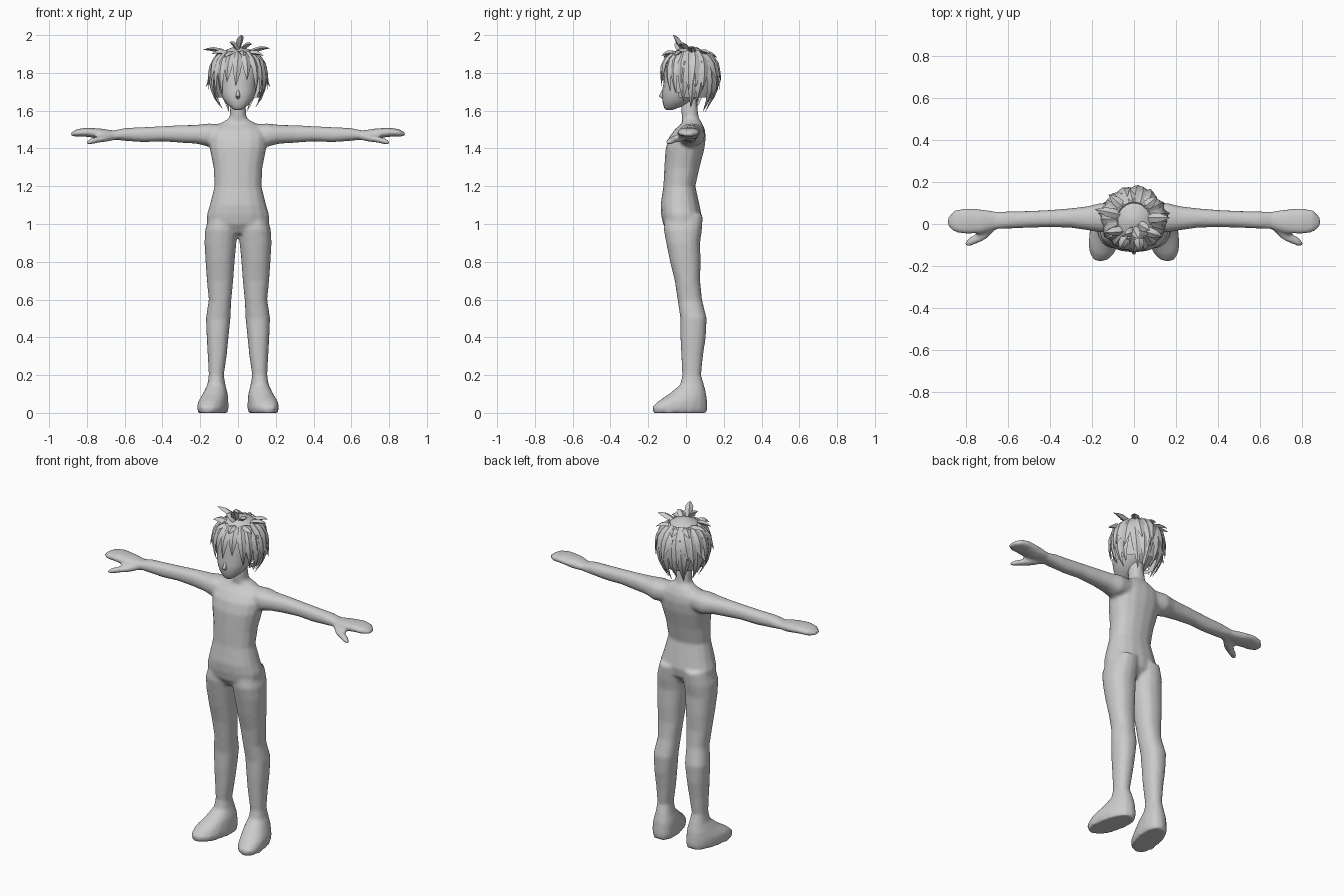
import bpy, bmesh, math, random
from mathutils import Vector

random.seed(4)
grey = bpy.data.materials.new("plain grey")
grey.diffuse_color = (0.6, 0.6, 0.6, 1)


def loft(bm, rings):
    """Closed tube through a list of equal-length rings."""
    vs = [[bm.verts.new(p) for p in r] for r in rings]
    n = len(vs[0])
    for a, b in zip(vs, vs[1:]):
        for i in range(n):
            j = (i + 1) % n
            bm.faces.new((a[i], a[j], b[j], b[i]))
    bm.faces.new(vs[0][::-1])
    bm.faces.new(vs[-1])


def oval(a0, a1, b0, b1, n=16, p=0.88):
    """Slightly boxy oval filling the given rectangle."""
    out = []
    for i in range(n):
        t = 2 * math.pi * i / n
        c, s = math.cos(t), math.sin(t)
        c, s = (math.copysign(abs(v) ** p, v) for v in (c, s))
        out.append(((a0 + a1) / 2 + c * (a1 - a0) / 2, (b0 + b1) / 2 + s * (b1 - b0) / 2))
    return out


def level(z, x0, x1, y0, y1, shear=0, side=1):
    return [Vector((side * (x - shear * (y + 0.03)), y, z)) for x, y in oval(x0, x1, y0, y1)]


def slice_x(x, y0, y1, z0, z1, side=1):
    return [Vector((side * x, y, z)) for y, z in oval(y0, y1, z0, z1)]


def finish(bm, name, angle):
    bmesh.ops.recalc_face_normals(bm, faces=bm.faces[:])
    me = bpy.data.meshes.new(name)
    bm.to_mesh(me)
    bm.free()
    me.materials.append(grey)
    ob = bpy.data.objects.new(name, me)
    bpy.context.collection.objects.link(ob)
    bpy.ops.object.select_all(action='DESELECT')
    ob.select_set(True)
    bpy.context.view_layer.objects.active = ob
    bpy.ops.object.shade_smooth_by_angle(angle=math.radians(angle))
    return ob


# Body: torso and neck, then legs, arms and thumbs on both sides
torso = [(0.95, .09, -.09, .03), (1.0, .165, -.122, .075), (1.05, .165, -.132, .082),
         (1.1, .15, -.135, .072), (1.2, .125, -.12, .05), (1.3, .13, -.115, .072),
         (1.4, .15, -.108, .098), (1.46, .155, -.09, .105), (1.5, .14, -.06, .1),
         (1.535, .09, -.02, .085), (1.56, .045, -.022, .068), (1.64, .04, -.028, .058),
         (1.69, .035, -.025, .055)]
leg = [(0, .06, .205, -.175, .11, .18), (.03, .055, .21, -.18, .115, .18),
       (.06, .058, .208, -.15, .112, .18), (.1, .06, .19, -.09, .108, .12),
       (.15, .07, .165, -.03, .095, .05), (.2, .075, .155, -.02, .08),
       (.3, .06, .16, -.025, .09), (.4, .05, .166, -.03, .105), (.5, .04, .17, -.03, .11),
       (.6, .035, .155, -.045, .085), (.7, .025, .165, -.06, .075),
       (.8, .018, .172, -.085, .078), (.9, .008, .178, -.105, .075),
       (.97, .002, .174, -.118, .085), (1.05, .005, .15, -.11, .09)]
arm = [(.08, -.03, .09, 1.42, 1.53), (.16, -.04, .1, 1.41, 1.532), (.22, -.03, .085, 1.425, 1.525),
       (.3, -.018, .075, 1.43, 1.523), (.4, -.015, .067, 1.437, 1.518),
       (.5, -.018, .062, 1.433, 1.513), (.6, -.022, .06, 1.44, 1.508),
       (.66, -.025, .06, 1.448, 1.495), (.72, -.045, .07, 1.448, 1.505),
       (.8, -.048, .075, 1.462, 1.51), (.85, -.04, .068, 1.462, 1.503),
       (.875, -.022, .045, 1.465, 1.49), (.887, -.01, .03, 1.47, 1.482)]
thumb = [(.64, -.01, .02, 1.445, 1.475), (.7, -.07, -.01, 1.435, 1.47),
         (.74, -.09, -.04, 1.43, 1.465), (.785, -.108, -.065, 1.42, 1.45),
         (.803, -.106, -.085, 1.42, 1.437)]
bm = bmesh.new()
loft(bm, [level(z, -w, w, y0, y1) for z, w, y0, y1 in torso])
for s in (1, -1):
    loft(bm, [level(*r, side=s) for r in leg])
    loft(bm, [slice_x(*r, side=s) for r in arm])
    loft(bm, [slice_x(*r, side=s) for r in thumb])
body = finish(bm, "body", 50)
# Fuse the limbs into one skin
rem = body.modifiers.new("fuse", 'REMESH')
rem.mode = 'VOXEL'
rem.voxel_size = 0.01
rem.use_smooth_shade = True
smo = body.modifiers.new("soften", 'SMOOTH')
smo.factor = 0.5
smo.iterations = 4

# Head with a small nose
skull = [(1.603, .018, -.105, -.075), (1.615, .035, -.115, -.04), (1.635, .06, -.122, .01),
         (1.665, .082, -.126, .05), (1.70, .096, -.127, .09), (1.76, .106, -.116, .12),
         (1.82, .115, -.118, .13), (1.88, .1, -.095, .12), (1.92, .055, -.05, .08)]
bm = bmesh.new()
loft(bm, [level(z, -w, w, y0, y1) for z, w, y0, y1 in skull])
loft(bm, [level(z, -w, w, y, -.1) for z, w, y in
          [(1.663, .01, -.126), (1.677, .012, -.145), (1.695, .009, -.134), (1.725, .005, -.118)]])
finish(bm, "head", 60)

# Hair outline: relative radius by height
CENTRE = Vector((0, .02, 1.78))
OUTLINE = [(1.58, .48), (1.62, .6), (1.66, .8), (1.72, .96), (1.79, 1.0), (1.85, .95),
           (1.89, .77), (1.92, .5), (1.94, .15)]


def radius(z):
    for (za, ra), (zb, rb) in zip(OUTLINE, OUTLINE[1:]):
        if z <= zb:
            return ra + (rb - ra) * (z - za) / (zb - za)
    return OUTLINE[-1][1]


def on_hair(az, z, extra=0.0):
    r = radius(z)
    return Vector((math.sin(az) * (.143 * r + extra), .02 - math.cos(az) * (.148 * r + extra), z))


def lock(bm, path, width, thick=.012):
    """Flat pointed strand with a raised ridge."""
    rings, n = [], len(path)
    for i, p in enumerate(path):
        d = (path[min(i + 1, n - 1)] - path[max(i - 1, 0)]).normalized()
        side = d.cross(p - CENTRE)
        side = side.normalized() if side.length > 1e-4 else Vector((1, 0, 0))
        up = side.cross(d)
        t = i / (n - 1)
        k = .03 if i == n - 1 else (.65 + 1.4 * t * (1 - t)) * (1 - t ** 2.5)
        rings.append([p + side * width * k, p + up * thick * k,
                      p - side * width * k, p - up * thick * k])
    loft(bm, rings)


def hang(bm, az, z0, z1, width, flare, drift):
    path = []
    for i in range(6):
        t = i / 5
        path.append(on_hair(az + drift * t, z0 + (z1 - z0) * t, flare * t * t))
    lock(bm, path, width)


# Hair cap, open over the face
bm = bmesh.new()
loft(bm, [[on_hair(2 * math.pi * i / 24, z, -.004) for i in range(24)]
          for z in (1.67, 1.70, 1.75, 1.79, 1.84, 1.87, 1.90, 1.92, 1.94)])
gone = [f for f in bm.faces if f.calc_center_median().z < 1.835
        and (f.calc_center_median().y < -.03 or len(f.verts) > 4)]
bmesh.ops.delete(bm, geom=gone, context='FACES')
finish(bm, "hair_cap", 60)

bm = bmesh.new()
# Fringe
for deg, z1 in [(-70, 1.66), (-53, 1.70), (-38, 1.69), (-19, 1.75), (1, 1.73),
                (20, 1.76), (38, 1.70), (54, 1.69), (71, 1.65)]:
    hang(bm, math.radians(deg), 1.91, z1, .026, .006, random.uniform(-.12, .12))
# Side and back layers
for i in range(12):
    az = math.radians(80 + i * 200 / 11)
    back = max(0, -math.cos(az))
    hang(bm, az, 1.86, (1.65, 1.62)[i % 2] - .03 * back, .032, .008, random.uniform(-.2, .2))
    hang(bm, az + .12, 1.915, (1.71, 1.75)[i % 2], .034, .022, random.uniform(-.25, .25))
for s in (1, -1):
    hang(bm, s * 1.75, 1.83, 1.725, .028, .035, 0)
# Crown tufts
tufts = [((0, -.02, 1.925), (.02, -.07, 2.0)), ((-.05, .04, 1.9), (-.185, .07, 1.922)),
         ((.05, .03, 1.9), (.17, .03, 1.93)), ((0, -.03, 1.92), (-.045, -.05, 1.962)),
         ((.02, 0, 1.92), (.075, -.03, 1.952)), ((-.04, -.03, 1.9), (-.14, -.04, 1.9)),
         ((.05, -.03, 1.9), (.135, -.06, 1.89)), ((-.04, .07, 1.9), (-.12, .14, 1.89)),
         ((.04, .07, 1.9), (.11, .13, 1.9)), ((0, .08, 1.9), (-.02, .165, 1.88)),
         ((.02, -.05, 1.9), (.03, -.13, 1.89)), ((-.03, -.05, 1.9), (-.07, -.12, 1.88))]
for a, b in tufts:
    a, b = Vector(a), Vector(b)
    lock(bm, [a.lerp(b, t) + Vector((0, 0, .05 * t * (1 - t))) for t in (0, .3, .6, .8, 1)], .026, .014)
finish(bm, "hair_locks", 35)
